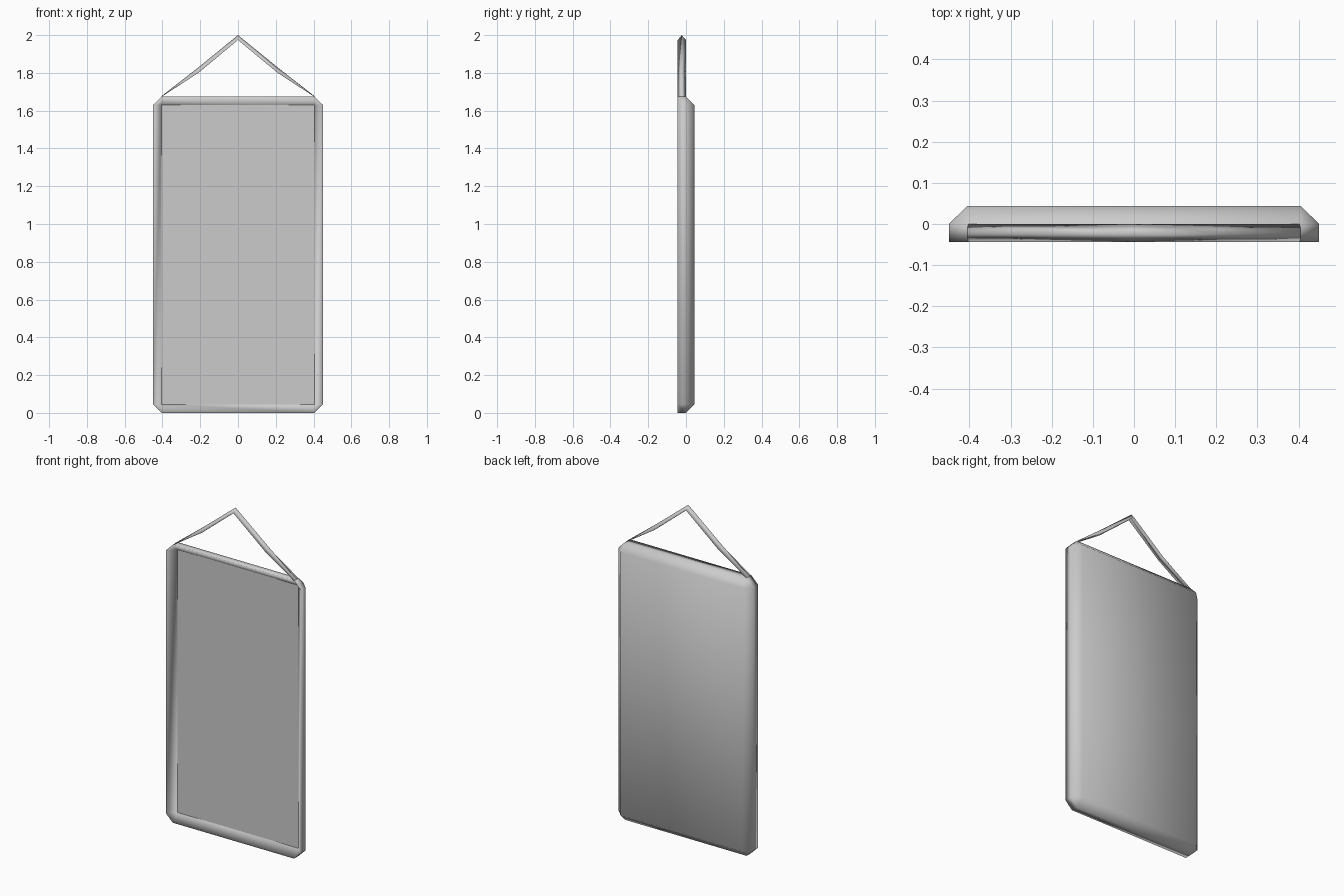
import bpy, bmesh

if "Cube" in bpy.data.objects:
    bpy.data.objects.remove(bpy.data.objects["Cube"])

W, H = 0.45, 1.675     # half width and height of the board
C = 0.045              # bevel size
D = 0.044              # half depth


def finish(name, bm, smooth):
    bmesh.ops.recalc_face_normals(bm, faces=bm.faces[:])
    for f in bm.faces:
        f.smooth = smooth
    me = bpy.data.meshes.new(name)
    bm.to_mesh(me)
    bm.free()
    ob = bpy.data.objects.new(name, me)
    bpy.context.collection.objects.link(ob)
    return ob


def rectangle(bm, y):
    x, lo, hi = W - C, C, H - C
    return [bm.verts.new((a, y, b)) for a, b in ((-x, lo), (x, lo), (x, hi), (-x, hi))]


def cut_ring(bm, y):
    x = W - C
    pts = [(-W, C), (-x, 0), (x, 0), (W, C), (W, H - C), (x, H), (-x, H), (-W, H - C)]
    return [bm.verts.new((a, y, b)) for a, b in pts]


def join_bevel(bm, rect, ring):
    # sloped strips on the sides and triangles on the cut corners
    for i in range(4):
        j = (i + 1) % 4
        bm.faces.new((rect[i], ring[2 * i], ring[2 * i + 1]))
        bm.faces.new((rect[i], ring[2 * i + 1], ring[(2 * i + 2) % 8], rect[j]))


# Board shell: bevelled back, straight sides, rim sloping in at the front
bm = bmesh.new()
back = rectangle(bm, D)
mid = cut_ring(bm, 0)
rim = cut_ring(bm, -D)
inner = rectangle(bm, 0)
bm.faces.new(back)
join_bevel(bm, back, mid)
for i in range(8):
    j = (i + 1) % 8
    bm.faces.new((mid[i], mid[j], rim[j], rim[i]))
join_bevel(bm, inner, rim)
finish("board_frame", bm, True)

# Recessed flat front panel
bm = bmesh.new()
face = bm.faces.new(rectangle(bm, 0))
face.normal_update()
panel = finish("front_panel", bm, False)
if panel.data.polygons[0].normal.y > 0:
    panel.data.flip_normals()

# Hanging strap: triangular section running over the peak, (x, top z, lower z)
stations = [(-0.405, 1.677, 1.673), (-0.21, 1.829, 1.800), (0, 2.0, 1.974),
            (0.21, 1.829, 1.800), (0.405, 1.677, 1.673)]
bm = bmesh.new()
sections = [[bm.verts.new((x, -D / 2, top)), bm.verts.new((x, -D, low)),
             bm.verts.new((x, 0, low))] for x, top, low in stations]
for a, b in zip(sections, sections[1:]):
    for i in range(3):
        j = (i + 1) % 3
        bm.faces.new((a[i], a[j], b[j], b[i]))
bm.faces.new(sections[0])
bm.faces.new(sections[-1])
finish("hanging_strap", bm, True)
